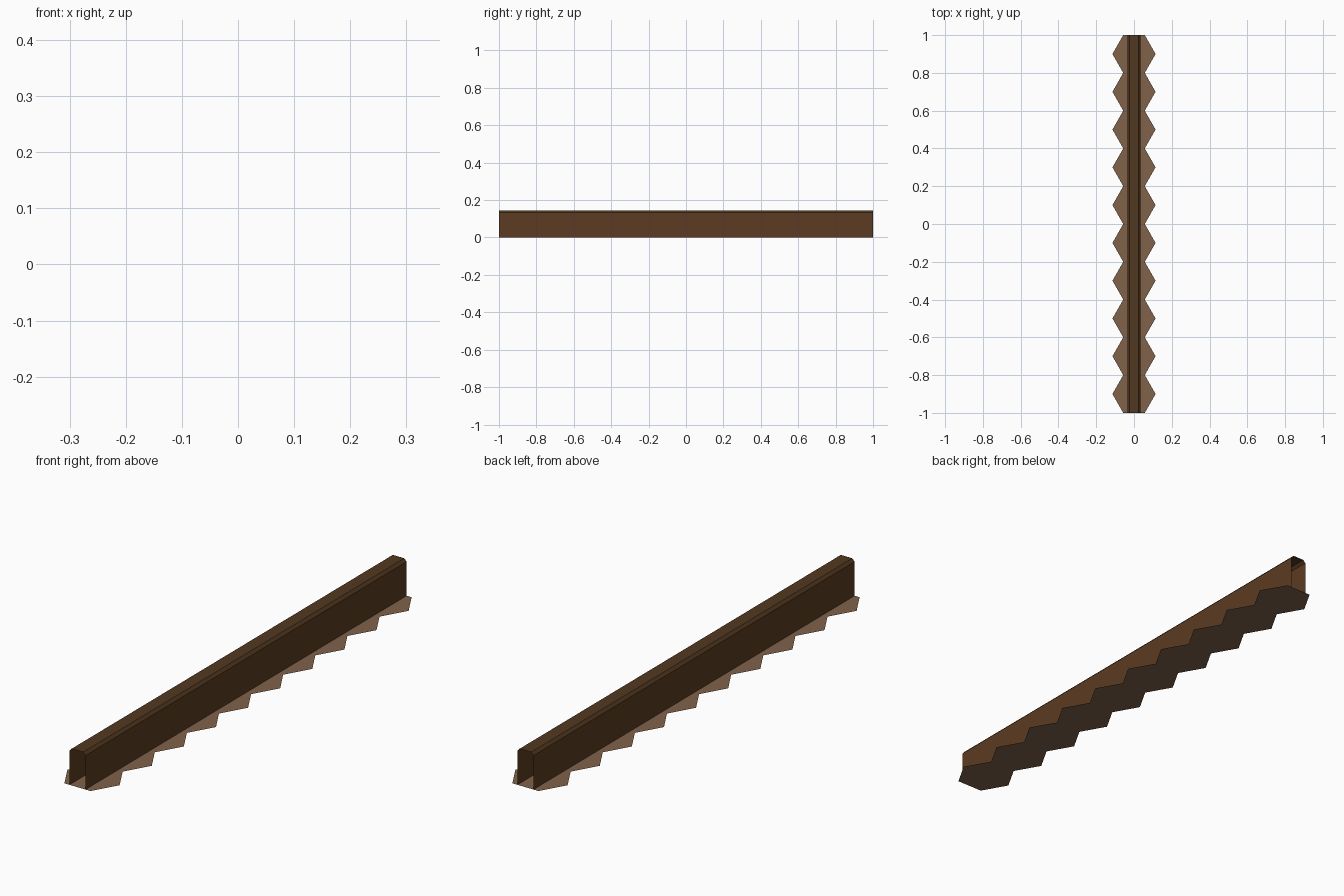
import bpy

if "Cube" in bpy.data.objects:
    bpy.data.objects.remove(bpy.data.objects["Cube"])

def srgb(r, g, b):
    f = lambda c: c / 12.92 if c <= 0.04045 else ((c + 0.055) / 1.055) ** 2.4
    return tuple(f(c / 255) for c in (r, g, b)) + (1.0,)

def material(name, rgb):
    m = bpy.data.materials.new(name)
    m.diffuse_color = srgb(*rgb)
    m.use_nodes = True
    m.node_tree.nodes["Principled BSDF"].inputs["Base Color"].default_value = m.diffuse_color
    return m

def add_mesh(name, verts, faces, mats):
    me = bpy.data.meshes.new(name)
    me.from_pydata(verts, [], faces)
    for m in mats:
        me.materials.append(m)
    me.update()
    ob = bpy.data.objects.new(name, me)
    bpy.context.collection.objects.link(ob)
    return ob

wood = material("dark brown", (92, 60, 34))
top_wood = material("deep brown", (82, 56, 32))
pale = material("light brown", (128, 98, 74))

# Hollow rail: open profile (x, z) swept along y, ends left open
profile = [(-0.035, 0), (-0.035, 0.134), (-0.025, 0.145),
           (0.025, 0.145), (0.035, 0.134), (0.035, 0)]
n = len(profile)
verts = [(x, y, z) for y in (-1, 1) for x, z in profile]
faces = [(i, i + 1, n + i + 1, n + i) for i in range(n - 1)]
rail = add_mesh("rail", verts, faces, [wood, top_wood])
for p in rail.data.polygons:
    p.material_index = 1 if p.center.z > 0.1 else 0
    # outward normals
rail.data.flip_normals() if rail.data.polygons[2].normal.z < 0 else None

# Flat zigzag base sheet: wide and narrow stations every 0.1
verts, faces = [], []
for i in range(21):
    half = 0.114 if i % 2 else 0.057
    verts += [(-half, -1 + i * 0.1, 0), (half, -1 + i * 0.1, 0)]
for i in range(20):
    a = 2 * i
    faces.append((a, a + 1, a + 3, a + 2))
add_mesh("zigzag_base", verts, faces, [pale])
